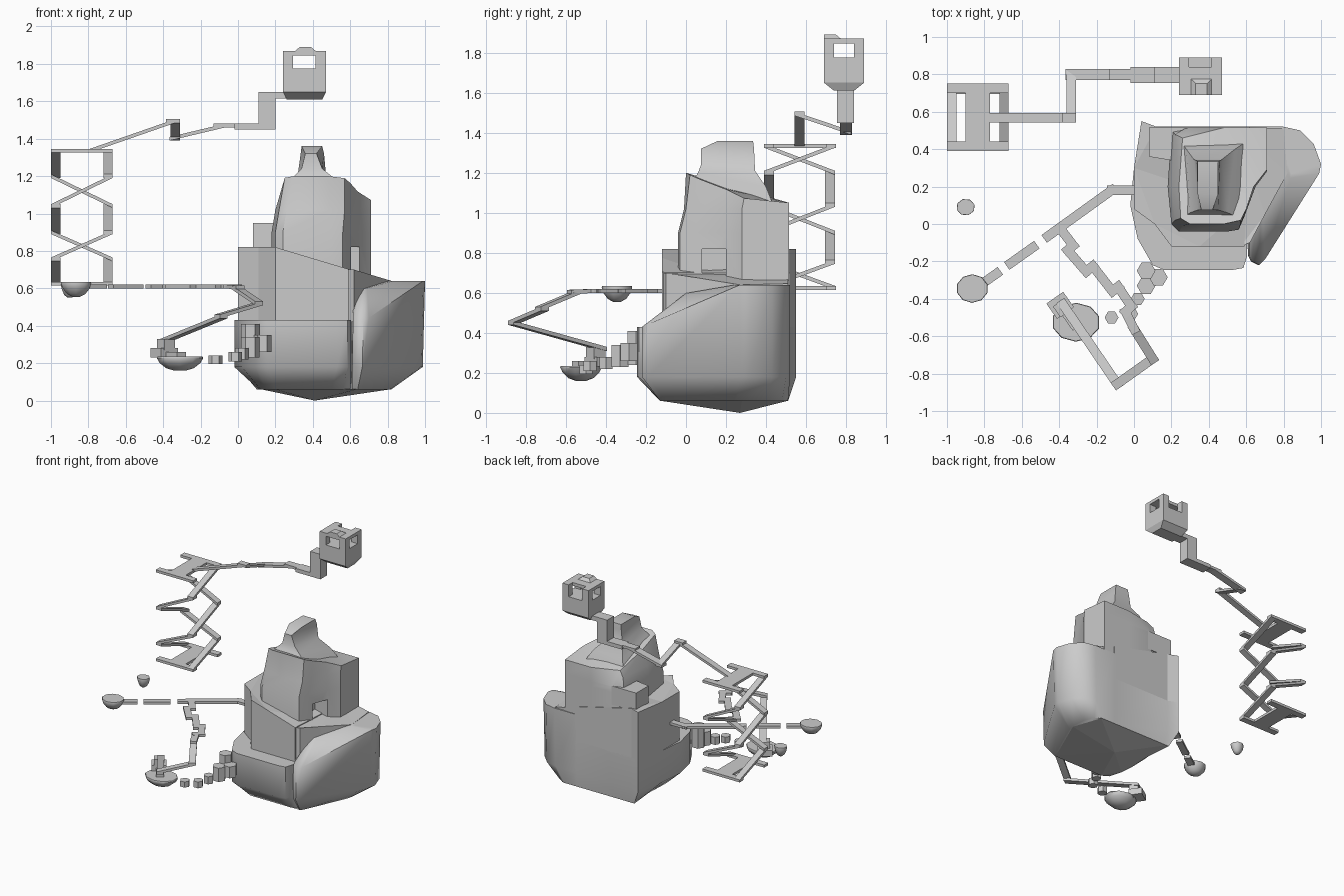
import bpy, bmesh, math
from mathutils import Vector, Matrix

cube = bpy.data.objects.get("Cube")
if cube:
    bpy.data.objects.remove(cube, do_unlink=True)

stone = bpy.data.materials.new("light_grey_stone")
stone.use_nodes = True
grey = (0.6, 0.6, 0.6, 1)
stone.diffuse_color = grey
stone.node_tree.nodes["Principled BSDF"].inputs["Base Color"].default_value = grey


def finish(name, bm, smooth=0):
    """smooth is the shading angle in degrees; zero keeps flat faces."""
    bmesh.ops.recalc_face_normals(bm, faces=bm.faces)
    me = bpy.data.meshes.new(name)
    bm.to_mesh(me)
    bm.free()
    ob = bpy.data.objects.new(name, me)
    bpy.context.collection.objects.link(ob)
    me.materials.append(stone)
    if smooth:
        bpy.ops.object.select_all(action="DESELECT")
        ob.select_set(True)
        bpy.context.view_layer.objects.active = ob
        bpy.ops.object.shade_smooth_by_angle(angle=math.radians(smooth))
    return ob


def add_loft(bm, rings):
    loops = [[bm.verts.new(p) for p in ring] for ring in rings]
    n = len(loops[0])
    for a, b in zip(loops, loops[1:]):
        for i in range(n):
            j = (i + 1) % n
            bm.faces.new((a[i], a[j], b[j], b[i]))
    bm.faces.new(loops[0][::-1])
    top = bm.faces.new(loops[-1])
    bmesh.ops.triangulate(bm, faces=[top])


def loft(name, rings, smooth=0):
    bm = bmesh.new()
    add_loft(bm, rings)
    return finish(name, bm, smooth)


def flat(poly, z):
    return [(x, y, z(x, y) if callable(z) else z) for x, y in poly]


def prism(name, poly, z0, z1):
    return loft(name, [flat(poly, z0), flat(poly, z1)])


def rect(x0, x1, y0, y1):
    return [(x0, y0), (x1, y0), (x1, y1), (x0, y1)]


def box(name, x0, x1, y0, y1, z0, z1):
    return prism(name, rect(x0, x1, y0, y1), z0, z1)


def ngon(x, y, r, n, turn=0.0):
    return [(x + r * math.cos(turn + math.tau * i / n),
             y + r * math.sin(turn + math.tau * i / n)) for i in range(n)]


def walkway(name, pts, width=0.05, thick=0.02):
    """Sloped planks with vertical ends; each plank overlaps at the corners."""
    bm = bmesh.new()
    for a, b in zip(pts, pts[1:]):
        a, b = Vector(a), Vector(b)
        d = Vector((b.x - a.x, b.y - a.y, 0)).normalized()
        s = Vector((-d.y, d.x, 0)) * width / 2
        e = d * width / 2
        down = Vector((0, 0, -thick))
        top = [a - e + s, a - e - s, b + e - s, b + e + s]
        add_loft(bm, [[p + down for p in top], top])
    return finish(name, bm)


# Island base: left block, right lobe and the pointed underside
front_top = [(.04, .55), (0, .3), (-.02, .1), (.02, -.08), (.10, -.22), (.16, -.245),
             (.53, -.245), (.585, -.235), (.605, -.17), (.605, .1), (.62, .52), (.12, .52)]
front_low = [(.1, .51), (.12, .3), (.11, .1), (.12, 0), (.15, -.1), (.2, -.13),
             (.5, -.13), (.56, -.13), (.6, -.1), (.6, .1), (.62, .51), (.14, .51)]
loft("island_base", [flat(front_low, .06), flat(front_top, .18), flat(front_top, .43)], 60)

lobe_top = [(.61, .52), (.615, .1), (.615, -.17), (.63, -.2), (.67, -.22), (.7, -.19),
            (.99, .27), (1, .32), (.96, .43), (.89, .5), (.8, .52)]
lobe_low = [(.6, .51), (.6, .1), (.61, -.09), (.62, -.12), (.64, -.13), (.66, -.1),
            (.81, .24), (.82, .3), (.81, .4), (.78, .48), (.72, .51)]
lobe_rim = flat(lobe_top, lambda x, y: min(.64, .43 + (y + .22) * .43))
loft("right_lobe", [flat(lobe_low, .06), [(x * .98 + .008, y, .18) for x, y in lobe_top],
                    lobe_rim,
                    [(x + (.68 - x) * .5, y + (.22 - y) * .5, z + (.64 - z) * .8)
                     for x, y, z in lobe_rim]], 60)

bm = bmesh.new()
rim = [bm.verts.new((x, y, .061)) for x, y in
       [(.12, .51), (.12, 0), (.2, -.13), (.64, -.13), (.82, .28), (.74, .51)]]
tip = bm.verts.new((.41, .27, 0))
bm.faces.new(rim)
for a, b in zip(rim, rim[1:] + rim[:1]):
    bm.faces.new((a, b, tip))
finish("underside", bm)

# Middle terrace, raised corner and right ledge
prism("middle_terrace",
      [(.04, .55), (0, .3), (0, .08), (.11, 0), (.2, -.12), (.35, -.12), (.48, -.12),
       (.59, -.12), (.6, .1), (.62, .52), (.12, .52)],
      .42, lambda x, y: .82 if x < .19 else max(.7, .82 - (x - .2) * .3))
prism("raised_corner", [(.08, .36), (.26, .33), (.3, .515), (.08, .515)], .8, .95)
prism("right_ledge", [(.57, -.12), (.62, -.1), (.7, .05), (.82, .27), (.8, .51), (.55, .51)],
      .42, lambda x, y: .7 - max(0, x - .62) * .3)

# Tower with a cave cut in its right side
wall = [(.2, .5), (.18, .2), (.2, 0), (.24, -.04), (.5, -.04), (.56, -.03),
        (.59, .04), (.65, .2), (.71, .28), (.71, .515), (.48, .515), (.28, .515)]
neck = [(.22, .48), (.2, .2), (.22, .02), (.26, -.01), (.49, -.01), (.57, 0),
        (.6, .07), (.65, .2), (.71, .28), (.71, .515), (.48, .515), (.28, .515)]
crest = [(.26, .46), (.24, .2), (.25, .03), (.3, 0), (.48, 0), (.57, .02),
         (.6, .08), (.64, .2), (.71, .29), (.71, .515), (.48, .515), (.29, .515)]


def crest_height(x, y):
    back_corner = .95 if y > .5 and x < .4 else 1.05
    return max(back_corner, 1.2 - .3 * y - max(0, x - .55) * .25) if y < .5 else back_corner


tower = loft("tower", [flat(wall, .6), flat(wall, .9),
                       flat(neck, lambda x, y: .94 if y > .5 else 1.02),
                       flat(crest, crest_height)], 35)
cutter = box("cave_cutter", .54, .75, .08, .2, .68, .82)
cutter.hide_render = True
cutter.hide_viewport = True
cut = tower.modifiers.new("cave", "BOOLEAN")
cut.operation = "DIFFERENCE"
cut.object = cutter

# Spire: flared foot, narrow blade, sloped front tip
loft("spire", [
    [(.25, .44, 1.0), (.25, .03, 1.15), (.57, .03, 1.15), (.6, .44, 1.03)],
    [(.28, .4, 1.13), (.3, .06, 1.2), (.5, .06, 1.2), (.54, .4, 1.13)],
    [(.32, .345, 1.21), (.34, .075, 1.24), (.45, .075, 1.24), (.47, .345, 1.21)],
    [(.335, .34, 1.32), (.36, .075, 1.32), (.42, .075, 1.32), (.46, .34, 1.32)],
    [(.34, .335, 1.36), (.34, .16, 1.36), (.45, .16, 1.36), (.45, .335, 1.36)]], 50)

# Double spiral stair: two flights half a turn apart
corners = [(-.975, .72), (-.975, .415), (-.695, .415), (-.695, .72)]
levels = [.635, .765, .91, 1.05, 1.21, 1.345]
for name, start in (("spiral_stair_a", 0), ("spiral_stair_b", 2)):
    walkway(name, [(*corners[(start + i) % 4], z) for i, z in enumerate(levels)])
for name, z in (("lower", .615), ("upper", 1.325)):
    box(name + "_landing", -.9, -.77, .39, .75, z, z + .02)
    for side, y in (("front", .39), ("back", .7)):
        box(f"{name}_{side}_edge", -1, -.67, y, y + .05, z, z + .02)

# High walkway to the lookout
walkway("high_walkway", [(-.77, .568, 1.345), (-.36, .568, 1.505), (-.335, .568, 1.505)])
walkway("high_drop", [(-.335, .568, 1.505), (-.335, .8, 1.41)])
walkway("high_rise", [(-.335, .8, 1.41), (-.1, .8, 1.48), (0, .8, 1.48)], .06)
box("lookout_foot", -.02, .2, .755, .84, 1.45, 1.48)
box("lookout_neck", .11, .2, .755, .84, 1.45, 1.65)
box("lookout_step", .18, .28, .755, .84, 1.615, 1.65)

# Lookout room: tapered floor, base, posts, roof with open back
loft("lookout_floor", [flat(rect(.26, .45, .74, .84), 1.61), flat(rect(.24, .47, .69, .89), 1.65)])
box("lookout_base", .24, .47, .69, .89, 1.65, 1.775)
for i, x in enumerate((.24, .415)):
    for j, y in enumerate((.69, .84)):
        box(f"lookout_post_{i}{j}", x, x + .055, y, y + .05, 1.77, 1.85)
box("lookout_roof", .24, .47, .69, .84, 1.845, 1.87)
for i, x in enumerate((.24, .415)):
    box(f"lookout_eave_{i}", x, x + .055, .83, .89, 1.845, 1.87)
loft("lookout_brow", [flat(rect(.3, .42, .69, .78), 1.865), flat(rect(.33, .39, .69, .75), 1.89)])

# Low path with broken planks
walkway("low_path", [(.03, .18, .62), (-.12, .18, .62), (-.46, -.065, .62)])
walkway("plank_near", [(-.54, -.125, .62), (-.66, -.21, .62)])
walkway("plank_far", [(-.735, -.265, .62), (-.82, -.325, .62)])

# Crooked branch path and long ramp
walkway("crooked_path", [(-.39, -.03, .62), (-.325, -.115, .62), (-.355, -.14, .62),
                         (-.255, -.255, .62), (-.22, -.225, .62), (-.115, -.36, .62),
                         (-.085, -.335, .62), (-.015, -.44, .62), (-.045, -.47, .62),
                         (.0, -.56, .615)])
walkway("ramp", [(.0, -.56, .615), (.1, -.72, .53), (-.09, -.855, .46), (-.38, -.43, .33)])


# Floating islets
def islet(name, x, y, r, top, depth, squash=1.0, n=10):
    rings = []
    for scale, drop in ((.25, 1), (.6, .82), (.88, .45), (1, .1), (.97, 0)):
        rings.append([(px, y + (py - y) * squash, top - depth * drop)
                      for px, py in ngon(x, y, r * scale, n, .3)])
    loft(name, rings, 50)


islet("far_islet", -.865, -.345, .085, .635, .08, .9)
islet("small_islet", -.9, .09, .05, .63, .08, .9, 8)
islet("near_islet", -.31, -.525, .13, .235, .075, .8)


# Stacked blocks on the near islet
def turned_box(name, x, y, sx, sy, z0, z1):
    turn = Matrix.Rotation(math.radians(35), 2)
    pts = [turn @ Vector(p) for p in rect(-sx / 2, sx / 2, -sy / 2, sy / 2)]
    prism(name, [(x + p.x, y + p.y) for p in pts], z0, z1)


turned_box("block_low", -.395, -.435, .11, .1, .23, .28)
turned_box("block_mid", -.34, -.5, .06, .13, .22, .26)
turned_box("block_high", -.385, -.45, .07, .07, .27, .33)

# Hexagonal stepping stones
for i, (x, y, z0, z1, r) in enumerate([
        (.065, -.25, .24, .41, .05), (.13, -.285, .26, .35, .05), (.065, -.33, .23, .34, .05),
        (.02, -.4, .22, .28, .037), (-.015, -.48, .21, .26, .037), (-.12, -.5, .195, .24, .037)]):
    prism(f"stepping_stone_{i + 1}", ngon(x, y, r, 6), z0, z1)
